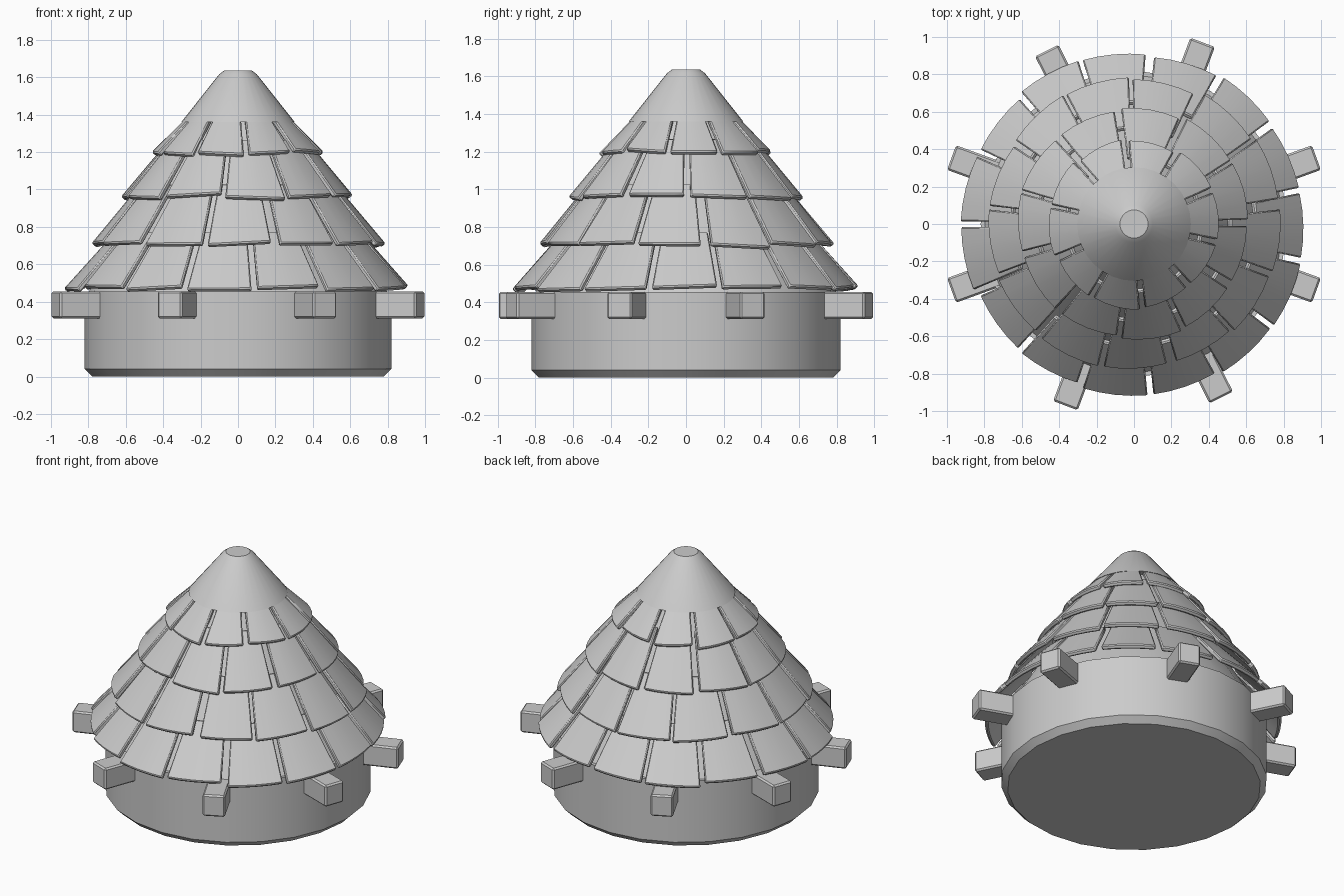
import bpy, bmesh, math, random
from mathutils import Matrix

if "Cube" in bpy.data.objects:
    bpy.data.objects.remove(bpy.data.objects["Cube"])

random.seed(4)


def finish(bm, name, bevel=0.0, smooth=True):
    bmesh.ops.recalc_face_normals(bm, faces=bm.faces)
    me = bpy.data.meshes.new(name)
    bm.to_mesh(me)
    bm.free()
    ob = bpy.data.objects.new(name, me)
    bpy.context.collection.objects.link(ob)
    bpy.ops.object.select_all(action='DESELECT')
    ob.select_set(True)
    bpy.context.view_layer.objects.active = ob
    if smooth:
        bpy.ops.object.shade_smooth_by_angle(angle=math.radians(30))
    if bevel:
        m = ob.modifiers.new("bevel", 'BEVEL')
        m.width, m.segments = bevel, 1
        m.limit_method, m.angle_limit = 'ANGLE', math.radians(40)
    return ob


def lathe(name, profile, sides):
    """Closed solid of revolution from (radius, height) points."""
    bm = bmesh.new()
    rings = [[bm.verts.new((r * math.cos(2 * math.pi * i / sides),
                            r * math.sin(2 * math.pi * i / sides), z))
              for i in range(sides)] for r, z in profile]
    for a, b in zip(rings, rings[1:]):
        for i in range(sides):
            j = (i + 1) % sides
            bm.faces.new((a[i], a[j], b[j], b[i]))
    bm.faces.new(rings[0])
    bm.faces.new(rings[-1])
    return finish(bm, name)


def add_shingle(bm, mid, half, low, high, thick=0.03, segs=4):
    """Curved slab on a cone, from the low (r, z) edge to the high one."""
    dr, dz = high[0] - low[0], high[1] - low[1]
    length = math.hypot(dr, dz)
    n = (dz / length, -dr / length)
    skew = random.uniform(-0.012, 0.012)
    lift = random.uniform(-0.008, 0.008)
    slip = random.uniform(-0.012, 0.012)
    sections = []
    for i in range(segs + 1):
        t = 2 * i / segs - 1
        loop = []
        for (r, z), depth, end in ((low, 0, 1), (high, 0, 0),
                                   (high, thick, 0), (low, thick, 1)):
            a = mid + t * half * (1 if end else 0.97)
            s = (slip + skew * t) * end / length
            rr = r - n[0] * depth + lift * end - s * dr
            zz = z - n[1] * depth - s * dz
            loop.append(bm.verts.new((rr * math.cos(a), rr * math.sin(a), zz)))
        sections.append(loop)
    for a, b in zip(sections, sections[1:]):
        for k in range(4):
            m = (k + 1) % 4
            bm.faces.new((a[k], a[m], b[m], b[k]))
    bm.faces.new(sections[0])
    bm.faces.new(sections[-1])


# Round drum with chamfered foot
lathe("drum_wall", [(0.78, 0), (0.82, 0.04), (0.82, 0.455)], 24)

# Hidden cone carrying the shingles
lathe("roof_core", [(0.80, 0.45), (0.26, 1.36)], 24)

# Crossing floor beams with projecting ends
for k, deg in enumerate((20, 69.3, 116.7, 160)):
    bm = bmesh.new()
    bmesh.ops.create_cube(bm, size=1)
    bmesh.ops.transform(bm, verts=bm.verts, matrix=(
        Matrix.Rotation(math.radians(deg), 4, 'Z')
        @ Matrix.Translation((0, 0, 0.383))
        @ Matrix.Diagonal((2.076, 0.14, 0.145, 1))))
    finish(bm, f"beam_{k + 1}", 0.01, smooth=False)

# Shingle rows: count, first joint angle, low edge, high edge
rows = [
    (15, 12, (0.918, 0.478), (0.655, 0.775)),
    (13, 8, (0.782, 0.71), (0.52, 1.03)),
    (11, 0, (0.615, 0.965), (0.365, 1.27)),
    (10, 24, (0.455, 1.2), (0.27, 1.39)),
]
for k, (count, start, low, high) in enumerate(rows):
    bm = bmesh.new()
    step = 2 * math.pi / count
    for i in range(count):
        mid = math.radians(start) + (i + 0.5) * step + random.uniform(-0.015, 0.015)
        half = step / 2 - 0.012 / low[0] - random.uniform(0, 0.012)
        add_shingle(bm, mid, half, low, high)
    finish(bm, f"shingle_row_{k + 1}", 0.007)

# Plain cone cap
lathe("roof_cap", [(0.27, 1.36), (0.304, 1.36), (0.10, 1.617), (0.075, 1.635)], 32)
